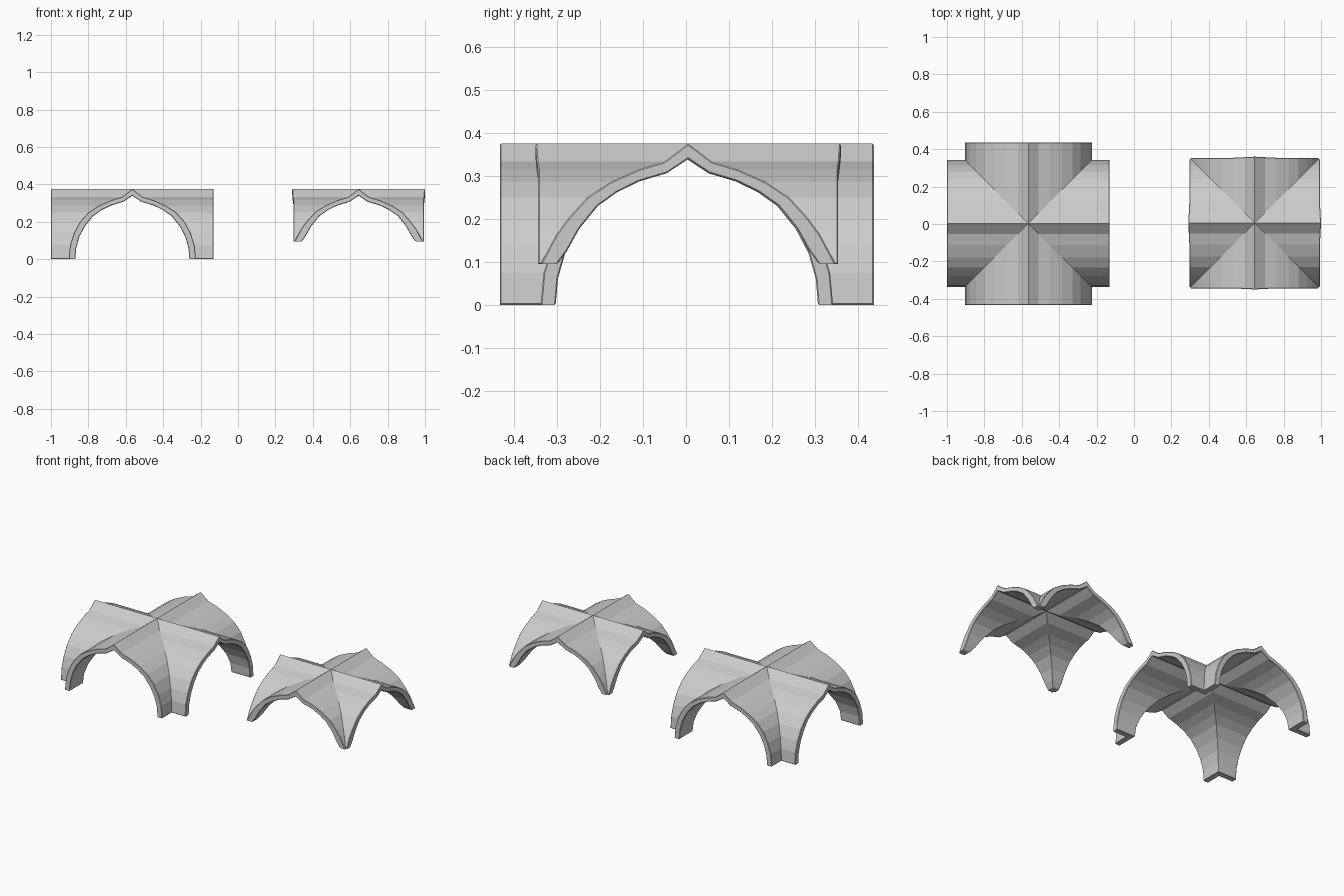
import bpy, bmesh

if "Cube" in bpy.data.objects:
    bpy.data.objects.remove(bpy.data.objects["Cube"])

# Half arch profiles, ridge to springing: (distance from axis, height)
OUTER = [(0, .375), (.055, .333), (.115, .315), (.18, .286), (.235, .25), (.28, .2)]
INNER = [(0, .339), (.05, .306), (.114, .287), (.165, .262), (.21, .23), (.253, .177)]


def groin_vault(name, outer, inner, end, flare, location):
    """One quadrant of two crossing arched shells, mirrored to a full vault."""
    n = len(outer)
    bm = bmesh.new()
    weight = bm.edges.layers.float.new("bevel_weight_edge")

    def shell(prof):
        def coord(i, other):
            if i < n:
                return prof[i][0]
            return end + flare * max(0, 1 - other / 2)
        return {(a, b): bm.verts.new((coord(a, b), coord(b, a), prof[min(a, b)][1]))
                for a in range(n + 1) for b in range(n + 1) if a + b < 2 * n}

    top, under = shell(outer), shell(inner)

    # Curved skins, split along the diagonal groin
    for a in range(n):
        for b in range(n):
            if a == b == n - 1:
                continue
            ring = [(a, b), (a + 1, b), (a + 1, b + 1), (a, b + 1)]
            polys = [ring[:3], [ring[0], ring[2], ring[3]]] if a == b else [ring]
            for p in polys:
                bm.faces.new([top[k] for k in p])
                bm.faces.new([under[k] for k in reversed(p)])

    # Arch end faces and foot pads
    path = [(n, b) for b in range(n)] + [(n - 1, n - 1)]
    path += [(a, n) for a in reversed(range(n))]
    for p, q in zip(path, path[1:]):
        bm.faces.new((under[p], under[q], top[q], top[p]))
        for skin in (top, under):
            bm.edges.get((skin[p], skin[q]))[weight] = 1.0

    mesh = bpy.data.meshes.new(name)
    bm.to_mesh(mesh)
    bm.free()
    obj = bpy.data.objects.new(name, mesh)
    obj.location = location
    bpy.context.collection.objects.link(obj)
    mirror = obj.modifiers.new("four_quadrants", 'MIRROR')
    mirror.use_axis = (True, True, False)
    mirror.merge_threshold = .0005
    bevel = obj.modifiers.new("soft_rims", 'BEVEL')
    bevel.limit_method = 'WEIGHT'
    bevel.width = .003
    bevel.segments = 1
    return obj


# Large vault with projecting arms and full legs
groin_vault("large_cross_vault",
            OUTER + [(.312, .14), (.333, .075), (.34, 0)],
            INNER + [(.283, .12), (.3, .06), (.305, 0)],
            .435, 0, (-.565, .002, 0))

# Small square vault with short pointed legs
groin_vault("small_cross_vault",
            OUTER + [(.307, .163), (.343, .095)],
            INNER + [(.282, .125), (.304, .095)],
            .349, .006, (.645, .005, 0))
